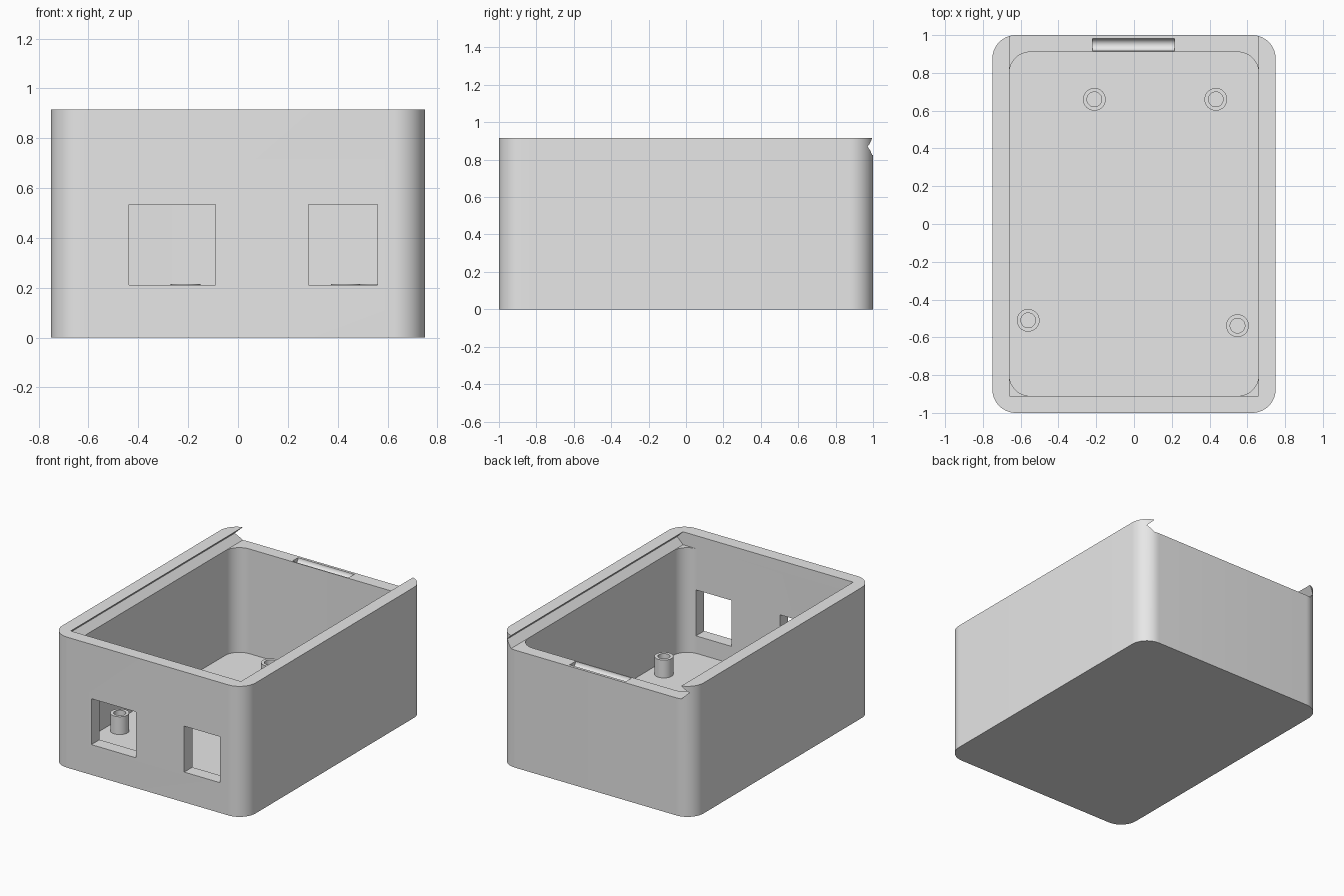
import bpy, bmesh, math
from mathutils import Matrix, Vector

old = bpy.data.objects.get("Cube")
if old:
    bpy.data.objects.remove(old, do_unlink=True)

grey = bpy.data.materials.new("light grey plastic")
grey.use_nodes = True
grey.diffuse_color = (0.8, 0.8, 0.8, 1)
grey.node_tree.nodes["Principled BSDF"].inputs["Base Color"].default_value = (0.8, 0.8, 0.8, 1)

HALF_X, HALF_Y, HEIGHT = 0.75, 1.0, 0.915
WALL, FLOOR, LEDGE = 0.09, 0.09, 0.824


def extrude_profile(name, points, direction):
    """Solid made by sweeping a closed outline along a direction."""
    bm = bmesh.new()
    face = bm.faces.new([bm.verts.new(p) for p in points])
    moved = bmesh.ops.extrude_face_region(bm, geom=[face])["geom"]
    verts = [g for g in moved if isinstance(g, bmesh.types.BMVert)]
    bmesh.ops.translate(bm, verts=verts, vec=Vector(direction))
    bmesh.ops.recalc_face_normals(bm, faces=bm.faces)
    return finish(name, bm)


def finish(name, bm):
    mesh = bpy.data.meshes.new(name)
    bm.to_mesh(mesh)
    bm.free()
    mesh.materials.append(grey)
    obj = bpy.data.objects.new(name, mesh)
    bpy.context.collection.objects.link(obj)
    return obj


def rounded_box(name, hx, hy, radius, z0, z1, steps=14):
    points = []
    for quarter, (sx, sy) in enumerate([(1, 1), (-1, 1), (-1, -1), (1, -1)]):
        for i in range(steps + 1):
            a = (quarter + i / steps) * math.pi / 2
            points.append((sx * (hx - radius) + radius * math.cos(a),
                           sy * (hy - radius) + radius * math.sin(a), z0))
    return extrude_profile(name, points, (0, 0, z1 - z0))


def box(name, x0, x1, y0, y1, z0, z1):
    outline = [(x0, y0, z0), (x1, y0, z0), (x1, y1, z0), (x0, y1, z0)]
    return extrude_profile(name, outline, (0, 0, z1 - z0))


def cylinder(name, radius, length, matrix):
    bm = bmesh.new()
    bmesh.ops.create_cone(bm, cap_ends=True, segments=48, radius1=radius,
                          radius2=radius, depth=length, matrix=matrix)
    return finish(name, bm)


def cut(target, cutter):
    cutter.hide_render = True
    mod = target.modifiers.new("cut", "BOOLEAN")
    mod.operation = "DIFFERENCE"
    mod.solver = "EXACT"
    mod.object = cutter
    bpy.context.view_layer.objects.active = target
    bpy.ops.object.modifier_apply(modifier=mod.name)
    bpy.data.objects.remove(cutter, do_unlink=True)


def smooth(obj):
    bpy.ops.object.select_all(action="DESELECT")
    obj.select_set(True)
    bpy.context.view_layer.objects.active = obj
    bpy.ops.object.shade_smooth_by_angle(angle=math.radians(30))


# Case body with rounded vertical corners, hollowed out
case = rounded_box("case_body", HALF_X, HALF_Y, 0.125, 0, HEIGHT)
cut(case, rounded_box("cavity", HALF_X - WALL, HALF_Y - WALL, 0.11, FLOOR, LEDGE + 0.02))

# Sliding lid channel with V grooves in the side walls, open at the back
edge, depth = HALF_X - WALL, (HEIGHT - LEDGE) / 2
right_side = [(edge, LEDGE), (edge + depth, LEDGE + depth), (edge, HEIGHT), (edge, 1.1)]
section = right_side + [(-x, z) for x, z in reversed(right_side)]
cut(case, extrude_profile("lid_channel", [(x, WALL - HALF_Y, z) for x, z in section], (0, 2.2, 0)))

# Two connector openings in the front wall
for x0, x1 in [(-0.437, -0.09), (0.283, 0.56)]:
    cut(case, box("opening", x0, x1, -1.1, -0.8, 0.212, 0.534))

# Round latch groove in the back rim
turn = Matrix.Translation((-0.003, 0.949, LEDGE)) @ Matrix.Rotation(math.pi / 2, 4, "Y")
cut(case, cylinder("latch_groove", 0.032, 0.436, turn))
smooth(case)

# Hollow standoffs on the floor
TOP = 0.215
for i, (x, y) in enumerate([(-0.21, 0.66), (0.433, 0.66), (-0.56, -0.51), (0.548, -0.538)]):
    base = FLOOR - 0.01
    post = cylinder(f"standoff_{i + 1}", 0.06, TOP - base,
                    Matrix.Translation((x, y, (TOP + base) / 2)))
    cut(post, cylinder("screw_hole", 0.039, 0.3, Matrix.Translation((x, y, FLOOR + 0.15))))
    smooth(post)
